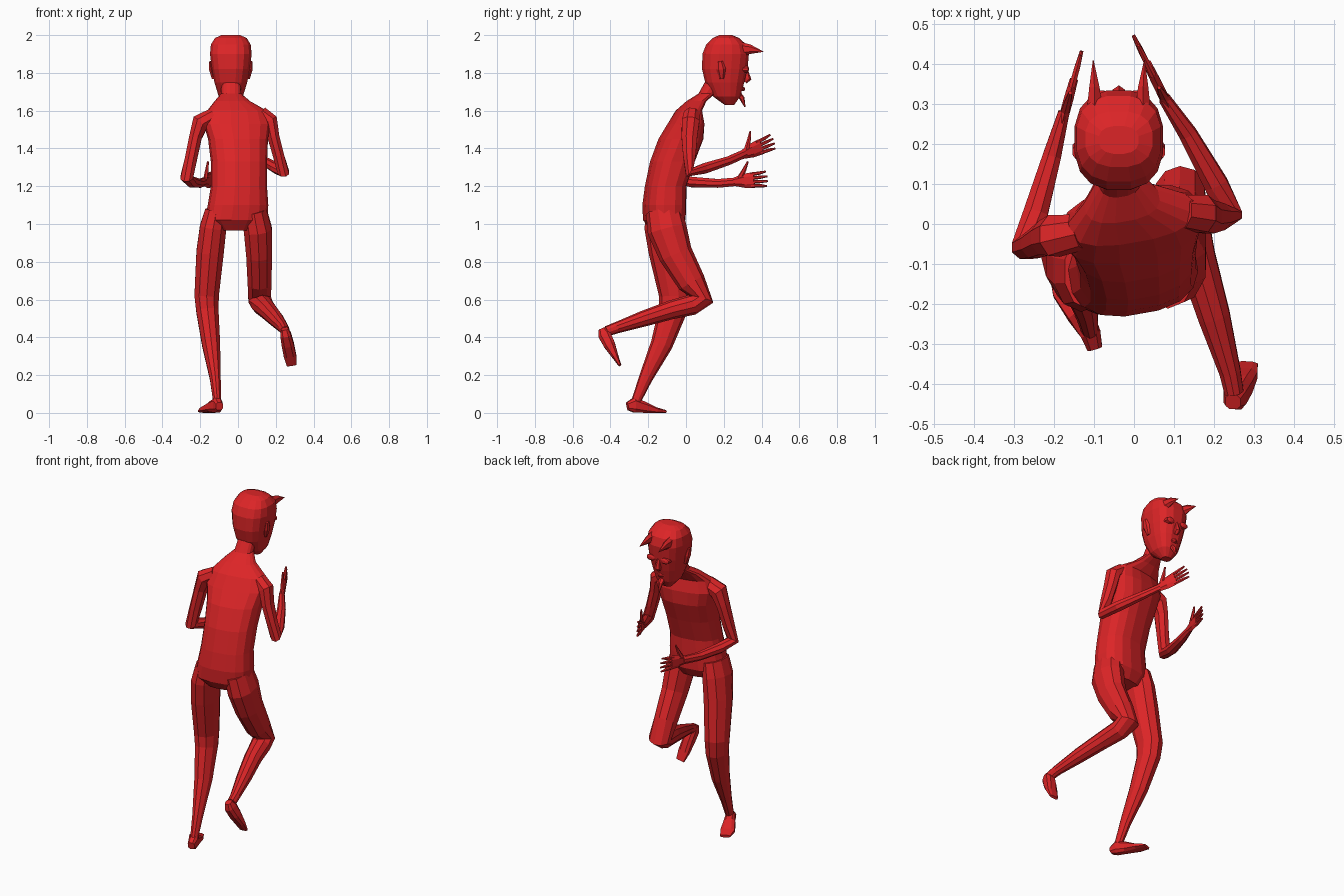
import bpy, bmesh, math
from mathutils import Vector

red = bpy.data.materials.new("red")
red.diffuse_color = (0.72, 0.018, 0.02, 1)


def sgn_pow(v, e):
    return math.copysign(abs(v) ** e, v)


def loft(name, rings, n=8, e=1.0, yaw=None, side=Vector((1, 0, 0))):
    """Skin rings (x, y, z, rx, ry). Rings follow the path, or lie flat when yaw is given."""
    bm = bmesh.new()
    pts = [Vector(r[:3]) for r in rings]
    loops = []
    for i, r in enumerate(rings):
        if yaw is not None:
            u = Vector((math.cos(yaw), math.sin(yaw), 0))
            v = Vector((-u.y, u.x, 0))
        else:
            a = (pts[i] - pts[i - 1]).normalized() if i else Vector()
            b = (pts[i + 1] - pts[i]).normalized() if i < len(pts) - 1 else Vector()
            t = (a + b).normalized()
            u = (side - t * side.dot(t)).normalized()
            v = t.cross(u)
        ring = []
        for k in range(n):
            an = 2 * math.pi * (k + 0.5) / n
            ring.append(bm.verts.new(pts[i] + u * r[3] * sgn_pow(math.cos(an), e)
                                     + v * r[4] * sgn_pow(math.sin(an), e)))
        loops.append(ring)
    for a, b in zip(loops, loops[1:]):
        for k in range(n):
            bm.faces.new((a[k], a[(k + 1) % n], b[(k + 1) % n], b[k]))
    bm.faces.new(loops[0][::-1])
    bm.faces.new(loops[-1])
    bmesh.ops.recalc_face_normals(bm, faces=bm.faces)
    me = bpy.data.meshes.new(name)
    bm.to_mesh(me)
    bm.free()
    me.materials.append(red)
    ob = bpy.data.objects.new(name, me)
    bpy.context.collection.objects.link(ob)
    return ob


# Torso leaning forward, with the neck
loft("torso", [
    (-.01, -.11, .965, .10, .07), (-.01, -.115, 1.02, .165, .108),
    (0, -.115, 1.1, .16, .112), (.005, -.108, 1.2, .148, .106),
    (.005, -.072, 1.33, .148, .115), (0, -.027, 1.45, .158, .115),
    (-.005, 0, 1.53, .178, .092), (-.005, .015, 1.6, .16, .062),
    (-.03, .055, 1.65, .095, .05), (-.036, .11, 1.69, .053, .043),
    (-.038, .15, 1.75, .05, .05)], n=16, e=.8, yaw=math.radians(10))

# Head
HX = -.038
loft("head", [
    (HX, .23, 1.63, .028, .025), (HX, .215, 1.675, .065, .073),
    (HX, .205, 1.75, .088, .105), (HX, .205, 1.82, .102, .122),
    (HX, .21, 1.9, .112, .125), (HX, .213, 1.95, .107, .108),
    (HX, .212, 1.985, .085, .07), (HX, .21, 2.0, .05, .035)],
    n=16, e=.78, yaw=0)

# Mirrored face parts: horns, eyes and ears
for s, label in ((-1, "left"), (1, "right")):
    loft(label + "_horn", [
        (HX + s * .06, .275, 1.925, .024, .042), (HX + s * .061, .34, 1.925, .015, .025),
        (HX + s * .064, .41, 1.912, .001, .001)], n=6)
    loft(label + "_eye", [
        (HX + s * .047, .30, 1.82, .028, .018), (HX + s * .047, .327, 1.82, .028, .018),
        (HX + s * .047, .333, 1.82, .012, .008)], n=8)
    loft(label + "_ear", [
        (HX + s * .09, .19, 1.77, .012, .012), (HX + s * .105, .185, 1.82, .012, .026),
        (HX + s * .11, .18, 1.86, .006, .015)], n=6)

# Nose, lips and pointed beard
loft("nose", [(HX, .315, 1.83, .008, .008), (HX, .325, 1.77, .018, .022),
              (HX, .312, 1.752, .012, .012)], n=6)
loft("lips", [(HX - .035, .285, 1.715, .004, .004), (HX, .303, 1.715, .012, .012),
              (HX + .035, .285, 1.715, .004, .004)], n=6, side=Vector((0, 1, 0)))
loft("beard", [(HX, .27, 1.70, .022, .014), (HX, .297, 1.665, .016, .014),
               (HX, .312, 1.62, .003, .003)], n=6)

# Arms, bent at the elbow
loft("left_arm", [
    (-.13, -.02, 1.57, .045, .045), (-.20, -.03, 1.535, .05, .055),
    (-.225, -.035, 1.46, .036, .046), (-.25, -.05, 1.34, .035, .038),
    (-.272, -.06, 1.245, .036, .036), (-.245, .03, 1.222, .033, .03),
    (-.205, .17, 1.215, .025, .025), (-.175, .28, 1.225, .015, .024)])
loft("right_arm", [
    (.12, .03, 1.58, .045, .045), (.172, .025, 1.545, .042, .05),
    (.188, .018, 1.46, .034, .045), (.215, .018, 1.36, .032, .036),
    (.24, .02, 1.275, .033, .033), (.205, .1, 1.295, .032, .03),
    (.135, .225, 1.335, .024, .025), (.075, .315, 1.375, .015, .024)])


# Hands: upright palm, four fingers and a thumb
def hand(label, wrist, tip):
    w, t = Vector(wrist), Vector(tip)
    d = t - w
    dn = d.normalized()
    up = (Vector((0, 0, 1)) - dn * dn.z).normalized()
    out = dn.cross(up)

    def rod(name, pts):
        loft(name, [(*p, a, b) for p, a, b in pts], n=6, side=out)

    rod(label + "_palm", [(w - d * .1, .014, .022), (w + d * .25, .014, .038),
                          (w + d * .55, .012, .042)])
    for i in range(4):
        off = (i - 1.5) / 1.5
        rod(f"{label}_finger_{i + 1}", [
            (w + d * .45 + up * off * .03, .009, .010),
            (w + d * .75 + up * off * .034, .008, .009),
            (w + d * (1.0 - .06 * abs(off)) + up * off * .039, .005, .005)])
    rod(label + "_thumb", [(w + d * .1 + up * .015, .012, .016),
                           (w + d * .27 + up * .06, .009, .011),
                           (w + d * .40 + up * .10, .005, .005)])


hand("left", (-.175, .27, 1.225), (-.13, .435, 1.24))
hand("right", (.078, .31, 1.372), (0, .468, 1.44))

# Legs: left one standing, right one lifted behind
loft("left_leg", [
    (-.115, -.118, 1.07, .062, .095), (-.132, -.115, .98, .074, .105),
    (-.148, -.10, .85, .076, .097), (-.166, -.063, .62, .068, .08),
    (-.162, -.07, .54, .062, .075), (-.142, -.13, .36, .05, .058),
    (-.12, -.215, .18, .03, .036), (-.11, -.265, .06, .022, .025)], n=10)
loft("right_leg", [
    (.085, -.118, 1.07, .07, .095), (.105, -.10, .97, .078, .105),
    (.112, -.055, .84, .072, .09), (.114, .03, .69, .066, .075),
    (.115, .085, .60, .064, .062), (.128, .03, .572, .058, .055),
    (.155, -.08, .545, .05, .05), (.2, -.23, .497, .042, .042),
    (.24, -.37, .45, .028, .03), (.25, -.42, .432, .025, .028)], n=10)

# Feet
loft("left_foot", [
    (-.098, -.31, .035, .02, .022), (-.108, -.275, .042, .027, .042),
    (-.135, -.225, .031, .034, .031), (-.165, -.165, .016, .042, .016),
    (-.185, -.112, .008, .03, .008)], n=8, e=.7)
loft("right_foot", [
    (.247, -.445, .445, .02, .02), (.252, -.432, .415, .03, .036),
    (.264, -.405, .36, .034, .032), (.276, -.375, .30, .035, .018),
    (.284, -.35, .252, .027, .008)], n=8, e=.7)
